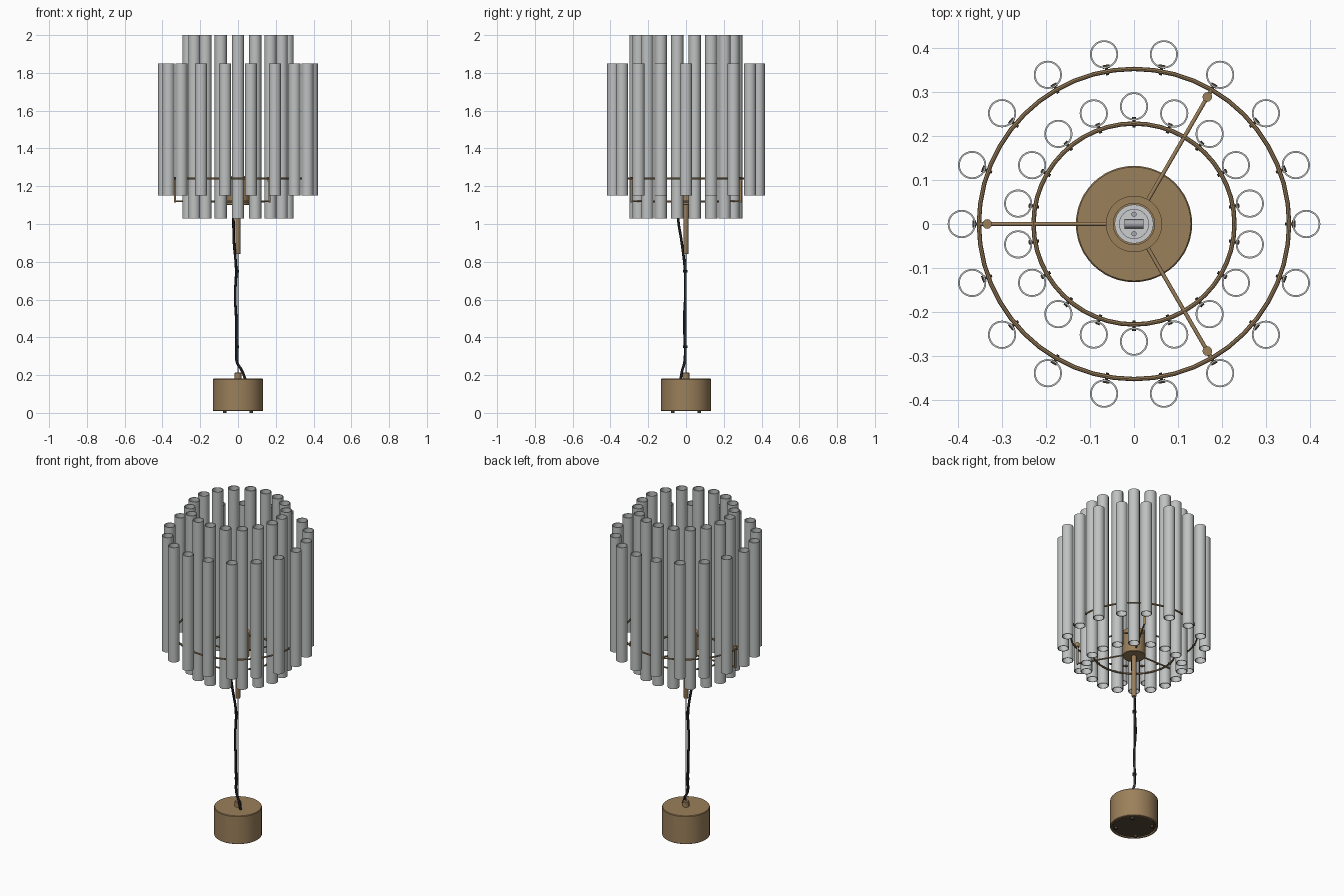
import bpy, bmesh, math
from mathutils import Vector

if "Cube" in bpy.data.objects:
    bpy.data.objects.remove(bpy.data.objects["Cube"])


def material(name, rgb):
    m = bpy.data.materials.new(name)
    m.diffuse_color = (*rgb, 1)
    m.use_nodes = True
    m.node_tree.nodes["Principled BSDF"].inputs["Base Color"].default_value = m.diffuse_color
    return m


BRASS = material("aged brass", (0.33, 0.215, 0.105))
GLASS = material("pale grey glass", (0.52, 0.54, 0.53))
BLACK = material("black cord", (0.01, 0.01, 0.012))
DARK = material("dark bronze", (0.09, 0.065, 0.04))
STEEL = material("steel", (0.4, 0.4, 0.42))
CERAMIC = material("socket grey", (0.6, 0.61, 0.62))


def add_object(name, bm, mat):
    bmesh.ops.recalc_face_normals(bm, faces=bm.faces)
    me = bpy.data.meshes.new(name)
    bm.to_mesh(me)
    bm.free()
    ob = bpy.data.objects.new(name, me)
    bpy.context.collection.objects.link(ob)
    me.materials.append(mat)
    bpy.ops.object.select_all(action='DESELECT')
    ob.select_set(True)
    bpy.context.view_layer.objects.active = ob
    bpy.ops.object.shade_smooth_by_angle(angle=math.radians(35))
    return ob


def lathe(bm, profile, seg=48, at=(0, 0), closed=False):
    """Revolve (radius, z) points about a vertical axis."""
    rows = []
    for r, z in profile:
        if r == 0:
            rows.append([bm.verts.new((at[0], at[1], z))] * seg)
        else:
            rows.append([bm.verts.new((at[0] + r * math.cos(2 * math.pi * i / seg),
                                       at[1] + r * math.sin(2 * math.pi * i / seg), z))
                         for i in range(seg)])
    pairs = list(zip(rows, rows[1:])) + ([(rows[-1], rows[0])] if closed else [])
    for a, b in pairs:
        for i in range(seg):
            j = (i + 1) % seg
            bm.faces.new(list(dict.fromkeys((a[i], a[j], b[j], b[i]))))


def rod(bm, p, q, r, seg=12):
    p, q = Vector(p), Vector(q)
    m = (q - p).to_track_quat('Z', 'Y').to_matrix().to_4x4()
    m.translation = (p + q) / 2
    bmesh.ops.create_cone(bm, cap_ends=True, segments=seg, radius1=r, radius2=r,
                          depth=(q - p).length, matrix=m)


def polar(r, deg, z):
    a = math.radians(deg)
    return (r * math.cos(a), r * math.sin(a), z)


def turned(name, profile, mat, closed=False):
    bm = bmesh.new()
    lathe(bm, profile, closed=closed)
    return add_object(name, bm, mat)


# Two circles of open tubes, each with its ring and clips
for name, tube_r, start, z0, z1, ring_r, ring_z in (
        ("outer", 0.391, 0, 1.15, 1.85, 0.352, 1.24),
        ("inner", 0.267, 10, 1.03, 2.0, 0.228, 1.12)):
    tubes, clips = bmesh.new(), bmesh.new()
    for k in range(18):
        a = start + 20 * k
        lathe(tubes, [(0.032, z0), (0.032, z1), (0.028, z1), (0.028, z0)], 28,
              polar(tube_r, a, 0)[:2], closed=True)
        rod(clips, polar(ring_r - 0.009, a, ring_z), polar(tube_r - 0.024, a, ring_z), 0.0035, 8)
        rod(clips, polar(tube_r - 0.028, a - 1.2, ring_z), polar(tube_r - 0.028, a + 1.2, ring_z), 0.004, 8)
    add_object(name + "_tubes", tubes, GLASS)
    add_object(name + "_clips", clips, DARK)
    turned(name + "_ring", [(ring_r + 0.005 * math.cos(t * math.pi / 4),
                             ring_z + 0.005 * math.sin(t * math.pi / 4)) for t in range(8)],
           BRASS, closed=True)

# Three arms with risers up to the outer ring
arms = bmesh.new()
for a in (60, 180, 300):
    rod(arms, polar(0.05, a, 1.12), polar(0.338, a, 1.12), 0.0045)
    rod(arms, polar(0.333, a, 1.115), polar(0.333, a, 1.25), 0.006)
    rod(arms, polar(0.333, a, 1.225), polar(0.333, a, 1.25), 0.011)
    rod(arms, polar(0.325, a, 1.24), polar(0.352, a, 1.24), 0.0045)
add_object("arms", arms, BRASS)

# Hub cup with lamp socket, and the stem under it
turned("hub_cup", [(0, 1.1), (0.062, 1.1), (0.064, 1.102), (0.064, 1.25),
                   (0.047, 1.25), (0.047, 1.13), (0, 1.13)], BRASS)
turned("socket", [(0, 1.13), (0.044, 1.13), (0.044, 1.255), (0.033, 1.255),
                  (0.033, 1.2), (0, 1.2)], CERAMIC)
contact = bmesh.new()
rod(contact, (-0.022, 0, 1.21), (0.022, 0, 1.21), 0.01)
for s in (-1, 1):
    rod(contact, (0, 0.022 * s, 1.2), (0, 0.022 * s, 1.215), 0.006)
add_object("socket_contacts", contact, STEEL)
turned("stem", [(0, 0.842), (0.012, 0.842), (0.013, 0.845), (0.013, 1.11), (0, 1.11)], BRASS)

# Suspension cable and cord clips
cable = bmesh.new()
rod(cable, (0, 0, 0.2), (0, 0, 0.85), 0.0025)
add_object("steel_cable", cable, STEEL)
ties = bmesh.new()
for z in (0.35, 0.75):
    rod(ties, (-0.006, -0.004, z - 0.007), (-0.006, -0.004, z + 0.007), 0.011)
add_object("cord_ties", ties, BLACK)

# Power cord
curve = bpy.data.curves.new("power_cord", 'CURVE')
curve.dimensions = '3D'
curve.bevel_depth = 0.007
curve.bevel_resolution = 2
curve.resolution_u = 6
pts = [(-0.025, -0.045, 1.11), (-0.024, -0.041, 1.02), (-0.022, -0.024, 0.91),
       (-0.01, -0.006, 0.76), (-0.015, -0.004, 0.62), (-0.009, -0.01, 0.48),
       (-0.009, -0.005, 0.34), (-0.006, -0.008, 0.27), (0.02, -0.02, 0.225), (0.042, -0.03, 0.17)]
sp = curve.splines.new('BEZIER')
sp.bezier_points.add(len(pts) - 1)
for b, p in zip(sp.bezier_points, pts):
    b.co = p
    b.handle_left_type = b.handle_right_type = 'AUTO'
cord = bpy.data.objects.new("power_cord", curve)
bpy.context.collection.objects.link(cord)
curve.materials.append(BLACK)

# Round canopy with nipple, recessed bottom plate and screws
turned("canopy", [(0, 0.022), (0.122, 0.022), (0.122, 0.01), (0.13, 0.01), (0.132, 0.012),
                  (0.132, 0.178), (0.129, 0.182), (0, 0.182)], BRASS)
turned("cable_nipple", [(0, 0.18), (0.018, 0.18), (0.018, 0.21), (0.015, 0.214), (0, 0.214)], BRASS)
turned("bottom_plate", [(0, 0.014), (0.118, 0.014), (0.118, 0.023), (0, 0.023)], DARK)
screws = bmesh.new()
for a in (45, 135, 225, 315):
    rod(screws, polar(0.1, a, 0), polar(0.1, a, 0.02), 0.009)
add_object("plate_screws", screws, DARK)
